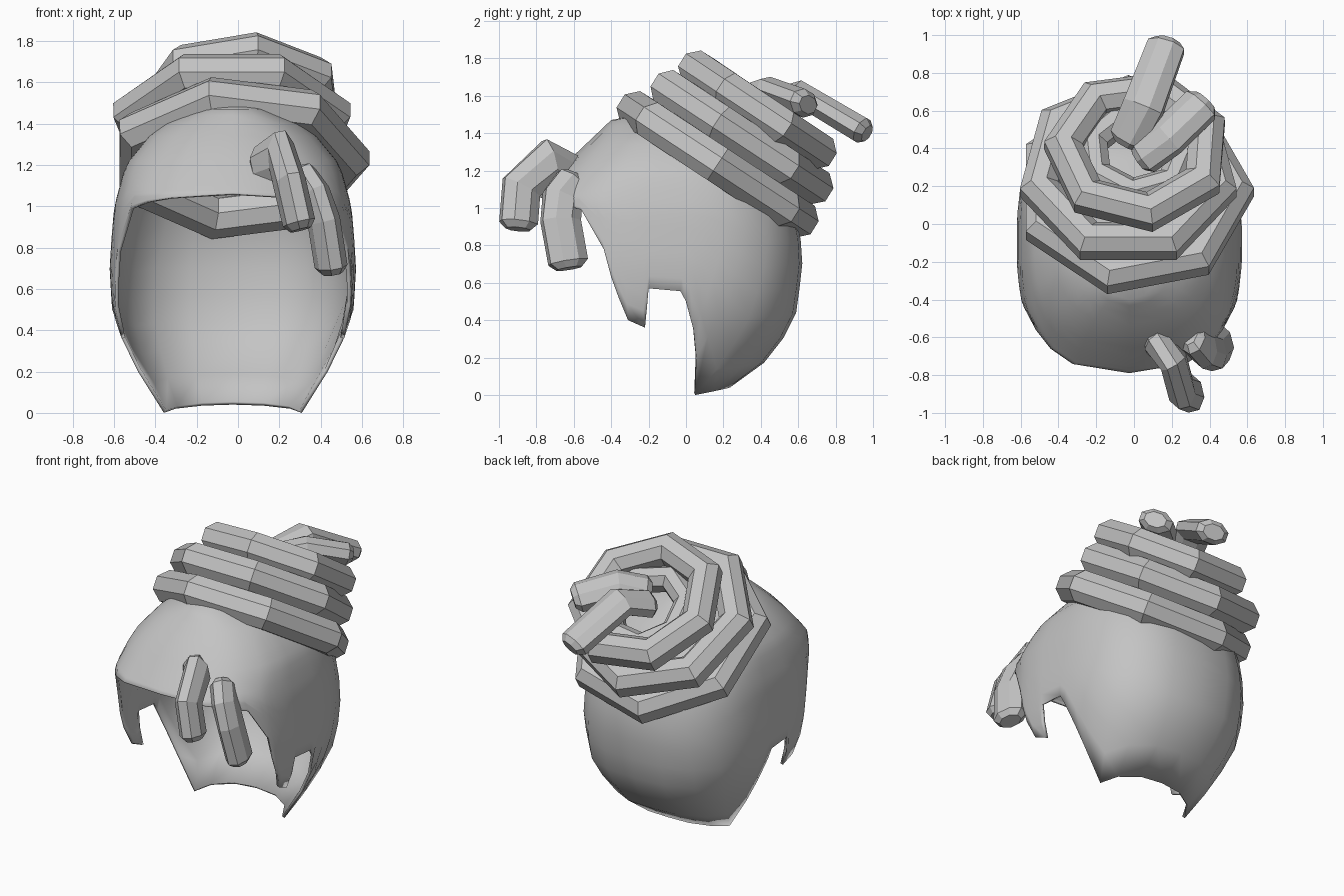
import bpy, bmesh, math
from mathutils import Vector

if "Cube" in bpy.data.objects:
    bpy.data.objects.remove(bpy.data.objects["Cube"])

hair = bpy.data.materials.new("hair_grey")
hair.diffuse_color = (0.55, 0.55, 0.55, 1)
hair.use_nodes = True
hair.node_tree.nodes["Principled BSDF"].inputs["Base Color"].default_value = hair.diffuse_color
YC = -0.1      # y of the widest line of the cap
XC = -0.025    # x centre of the cap


def lerp_table(table, z):
    if z <= table[0][0]:
        return table[0][1]
    for (z0, v0), (z1, v1) in zip(table, table[1:]):
        if z <= z1:
            return v0 + (v1 - v0) * (z - z0) / (z1 - z0)
    return table[-1][1]


# cap outline by height: half width, back, front and squareness
WIDTH = [(0, .355), (.2, .465), (.37, .545), (.5, .585), (.7, .597), (.85, .588),
         (1.0, .575), (1.2, .52), (1.38, .37), (1.47, .18), (1.52, .02)]
BACK = [(0, .2), (.04, .235), (.15, .40), (.38, .58), (.55, .605), (.73, .625),
        (.9, .605), (1.1, .54), (1.3, .40), (1.47, .15), (1.52, -.08)]
FRONT = [(0, -.79), (1.06, -.79), (1.28, -.6), (1.47, -.4), (1.52, -.12)]
SQUARE = [(0, .74), (1.06, .74), (1.45, .9)]


def extent(z, back):
    return (lerp_table(BACK, z) - YC) if back else (YC - lerp_table(FRONT, z))


def cap_point(phi, z):
    c, s, p = math.cos(phi), math.sin(phi), lerp_table(SQUARE, z)
    y = YC + math.copysign(abs(c) ** p, c) * extent(z, c > 0)
    x = XC + math.copysign(abs(s) ** p, s) * lerp_table(WIDTH, z)
    return Vector((x, y, z))


def cap_angle(y, z):
    c = min(1, abs(y - YC) / extent(z, y > YC)) ** (1 / lerp_table(SQUARE, z))
    return math.acos(math.copysign(c, y - YC))


def finish(bm, name):
    bmesh.ops.recalc_face_normals(bm, faces=bm.faces)
    me = bpy.data.meshes.new(name)
    bm.to_mesh(me)
    bm.free()
    me.materials.append(hair)
    ob = bpy.data.objects.new(name, me)
    bpy.context.collection.objects.link(ob)
    return ob


# hairline from nape to brow: y, z, and angle reached at the crown ring
EDGE = [(.235, .04, 0), (.22, .035, 12), (.15, .02, 25), (.05, 0, 40),
        (.055, .2, 55), (.04, .35, 66), (0, .5, 76), (-.03, .555, 84),
        (-.2, .57, 94), (-.21, .46, 97), (-.22, .36, 100), (-.31, .40, 105),
        (-.36, .52, 109), (-.4, .63, 112), (-.44, .78, 117), (-.56, .99, 128),
        (-.66, 1.02, 140), (-.74, 1.04, 157), (-.79, 1.06, 180)]
RING_Z, STEPS = 1.1, 8
CROWN = [1.16, 1.22, 1.28, 1.34, 1.4, 1.44, 1.47, 1.5, 1.52]


def build_cap():
    bm = bmesh.new()
    half = [(cap_angle(y, z), z, math.radians(a)) for y, z, a in EDGE]
    full = half + [(-p, z, -a) for p, z, a in reversed(half[1:-1])]
    cols = []
    for p, z, a in full:
        col = []
        for i in range(STEPS + 1):
            t = i / STEPS
            col.append(bm.verts.new(cap_point(p + (a - p) * t, z + (RING_Z - z) * t)))
        col += [bm.verts.new(cap_point(a, h)) for h in CROWN]
        cols.append(col)
    # angles run clockwise from the back, so this winding faces outward
    for c0, c1 in zip(cols, cols[1:] + cols[:1]):
        for i in range(len(c0) - 1):
            bm.faces.new((c0[i], c0[i + 1], c1[i + 1], c1[i]))
    top = bm.faces.new([c[-1] for c in reversed(cols)])
    bmesh.ops.recalc_face_normals(bm, faces=bm.faces)
    top.normal_update()
    flip = top.normal.z < 0
    ob = finish(bm, "hair_cap")
    if ob.data.polygons[-1].normal.z < 0:
        ob.data.flip_normals()
    # thin wall, grown inward
    sol = ob.modifiers.new("wall", 'SOLIDIFY')
    sol.thickness = 0.018
    sol.offset = -1
    bpy.context.view_layer.objects.active = ob
    ob.select_set(True)
    bpy.ops.object.shade_smooth_by_angle(angle=math.radians(50))
    ob.select_set(False)


def tube(name, path, side, r_side, r_up, closed=False, taper=0.65, sides=8):
    """Faceted strand along a path; side gives the direction of r_side."""
    path = [Vector(p) for p in path]
    n = len(path)
    stations = []
    for i in range(0 if closed else 1, n if closed else n - 1):
        a = (path[i] - path[i - 1]).normalized()
        b = (path[(i + 1) % n] - path[i]).normalized()
        t = (a + b).normalized()
        stations.append((path[i], t, 1, min(1.25, 1 / max(.5, a.dot(t)))))
    if not closed:
        d0, d1 = (path[1] - path[0]).normalized(), (path[-1] - path[-2]).normalized()
        stations = ([(path[0] - d0 * .035, d0, taper, 1), (path[0], d0, 1, 1)] + stations
                    + [(path[-1], d1, 1, 1), (path[-1] + d1 * .035, d1, taper, 1)])
    bm = bmesh.new()
    rings = []
    for p, t, s, mitre in stations:
        u = (side - t * side.dot(t)).normalized()
        v = t.cross(u)
        ring = []
        for k in range(sides):
            a = 2 * math.pi * (k + .5) / sides
            ring.append(bm.verts.new(p + u * math.cos(a) * r_side * s
                                     + v * math.sin(a) * r_up * s * mitre))
        rings.append(ring)
    for r0, r1 in zip(rings, rings[1:] + (rings[:1] if closed else [])):
        for k in range(sides):
            j = (k + 1) % sides
            bm.faces.new((r0[k], r0[j], r1[j], r1[k]))
    if not closed:
        bm.faces.new(rings[0])
        bm.faces.new(rings[-1])
    finish(bm, name)


build_cap()

# stacked seven-sided coils of the bun, on a backward leaning axis
axis = Vector((0, .53, .848))
back = Vector((0, .848, -.53))
# x centre, centre along back, height along axis, radius, turn, thickness
COILS = [(0, -.51, 1.135, .53, 0, .108),
         (-.03, -.505, 1.327, .485, 90, .106),
         (.02, -.477, 1.495, .395, -81, .104),
         (.02, -.46, 1.43, .255, 6, .085)]
for i, (cx, cu, h, r, turn, th) in enumerate(COILS):
    pts = []
    for k in range(7):
        a = math.radians(turn + 360 * k / 7)
        pts.append(Vector((cx + r * math.cos(a), 0, 0))
                   + back * (cu + r * math.sin(a)) + axis * (h - .013 * math.sin(a)))
    tube("bun_coil_%d" % (i + 1), pts, axis, th, th * .95, closed=True)

# loose ends sticking out of the bun
up = Vector((0, .5, .85))
tube("bun_end_long", [(-.03, .45, 1.55), (.05, .62, 1.605), (.17, .94, 1.415)],
     up, .075, .108)
tube("bun_end_short", [(.05, .36, 1.58), (.18, .46, 1.62), (.355, .63, 1.56)],
     up, .075, .11)

# locks hanging over the forehead
sideways = Vector((1, .25, .12))
tube("front_lock_inner", [(.12, -.63, 1.19), (.21, -.73, 1.245), (.25, -.88, 1.11),
                          (.295, -.895, .92)], sideways, .078, .108)
tube("front_lock_outer", [(.31, -.6, 1.13), (.37, -.66, 1.05), (.415, -.67, .93),
                          (.45, -.63, .71)], sideways, .078, .112)
